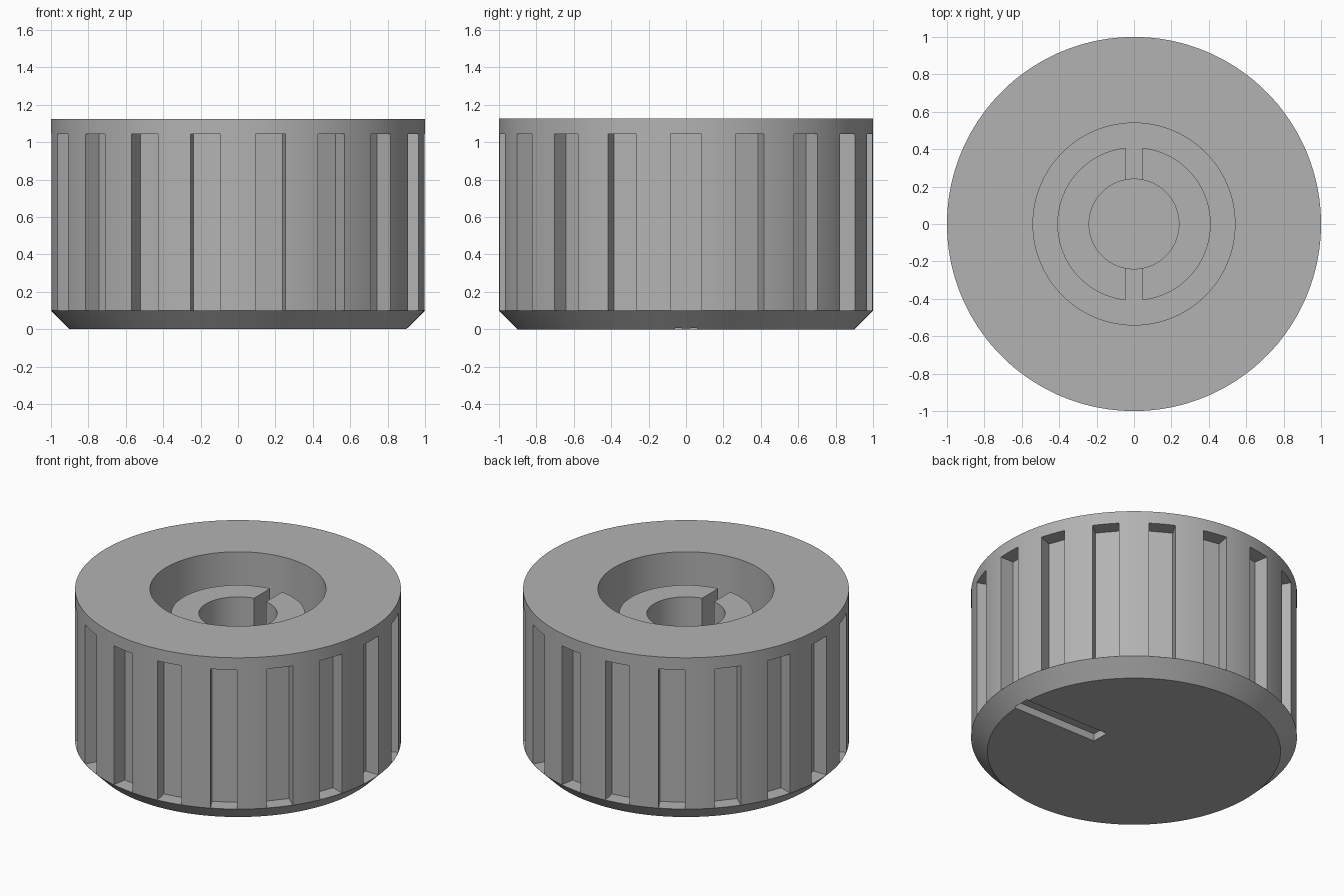
import bpy
import bmesh
import math
from mathutils import Matrix, Vector

if "Cube" in bpy.data.objects:
    bpy.data.objects.remove(bpy.data.objects["Cube"], do_unlink=True)

HEIGHT = 1.125
SEGMENTS = 180
FLUTES = 18

grey = bpy.data.materials.new("mid grey")
grey.use_nodes = True
color = (0.45, 0.45, 0.45, 1)
grey.diffuse_color = color
grey.node_tree.nodes["Principled BSDF"].inputs["Base Color"].default_value = color


def add_object(name, bm):
    bmesh.ops.recalc_face_normals(bm, faces=bm.faces)
    mesh = bpy.data.meshes.new(name)
    bm.to_mesh(mesh)
    bm.free()
    mesh.materials.append(grey)
    obj = bpy.data.objects.new(name, mesh)
    bpy.context.collection.objects.link(obj)
    return obj


def add_box(bm, low, high, turn=0.0):
    """Box between two corners, turned about the z axis."""
    low, high = Vector(low), Vector(high)
    place = (Matrix.Rotation(turn, 4, "Z") @ Matrix.Translation((low + high) / 2)
             @ Matrix.Diagonal((*(high - low), 1)))
    bmesh.ops.create_cube(bm, size=1, matrix=place)


def lathe(name, profile):
    """Revolve (radius, height) points about the z axis."""
    bm = bmesh.new()
    verts = [bm.verts.new((r, 0, z)) for r, z in profile]
    edges = [bm.edges.new(pair) for pair in zip(verts, verts[1:])]
    bmesh.ops.spin(bm, geom=verts + edges, cent=(0, 0, 0), axis=(0, 0, 1),
                   angle=math.tau, steps=SEGMENTS, use_merge=False)
    bmesh.ops.remove_doubles(bm, verts=bm.verts, dist=0.0005)
    return add_object(name, bm)


def cut(target, cutter):
    mod = target.modifiers.new(cutter.name, "BOOLEAN")
    mod.operation = "DIFFERENCE"
    mod.solver = "EXACT"
    mod.object = cutter
    bpy.context.view_layer.objects.active = target
    bpy.ops.object.modifier_apply(modifier=mod.name)
    bpy.data.objects.remove(cutter, do_unlink=True)


# Knob body: chamfered face below, recess with hollow shaft boss above
boss_top, recess_floor, shaft_floor = 0.96, 0.25, 0.2
knob = lathe("knob_body", [
    (0, 0), (0.9, 0), (1, 0.1), (1, HEIGHT),
    (0.54, HEIGHT), (0.54, recess_floor),
    (0.41, recess_floor), (0.41, boss_top),
    (0.24, boss_top), (0.24, shaft_floor), (0, shaft_floor),
])

# Grip flutes around the side
bm = bmesh.new()
for i in range(FLUTES):
    add_box(bm, (0.9, -0.082, 0.101), (1.1, 0.082, 1.043), math.tau * i / FLUTES)
cut(knob, add_object("flute_cutter", bm))

# Slot that splits the shaft boss front to back
bm = bmesh.new()
add_box(bm, (-0.045, -0.47, recess_floor), (0.045, 0.47, HEIGHT - 0.05))
cut(knob, add_object("slot_cutter", bm))

# Pointer groove in the chamfered face
bm = bmesh.new()
add_box(bm, (0.27, -0.06, -0.1), (0.905, 0.06, 0.05))
cut(knob, add_object("pointer_cutter", bm))

# Smooth round walls, crisp edges
bpy.ops.object.select_all(action="DESELECT")
knob.select_set(True)
bpy.context.view_layer.objects.active = knob
bpy.ops.object.shade_smooth_by_angle(angle=math.radians(20))
